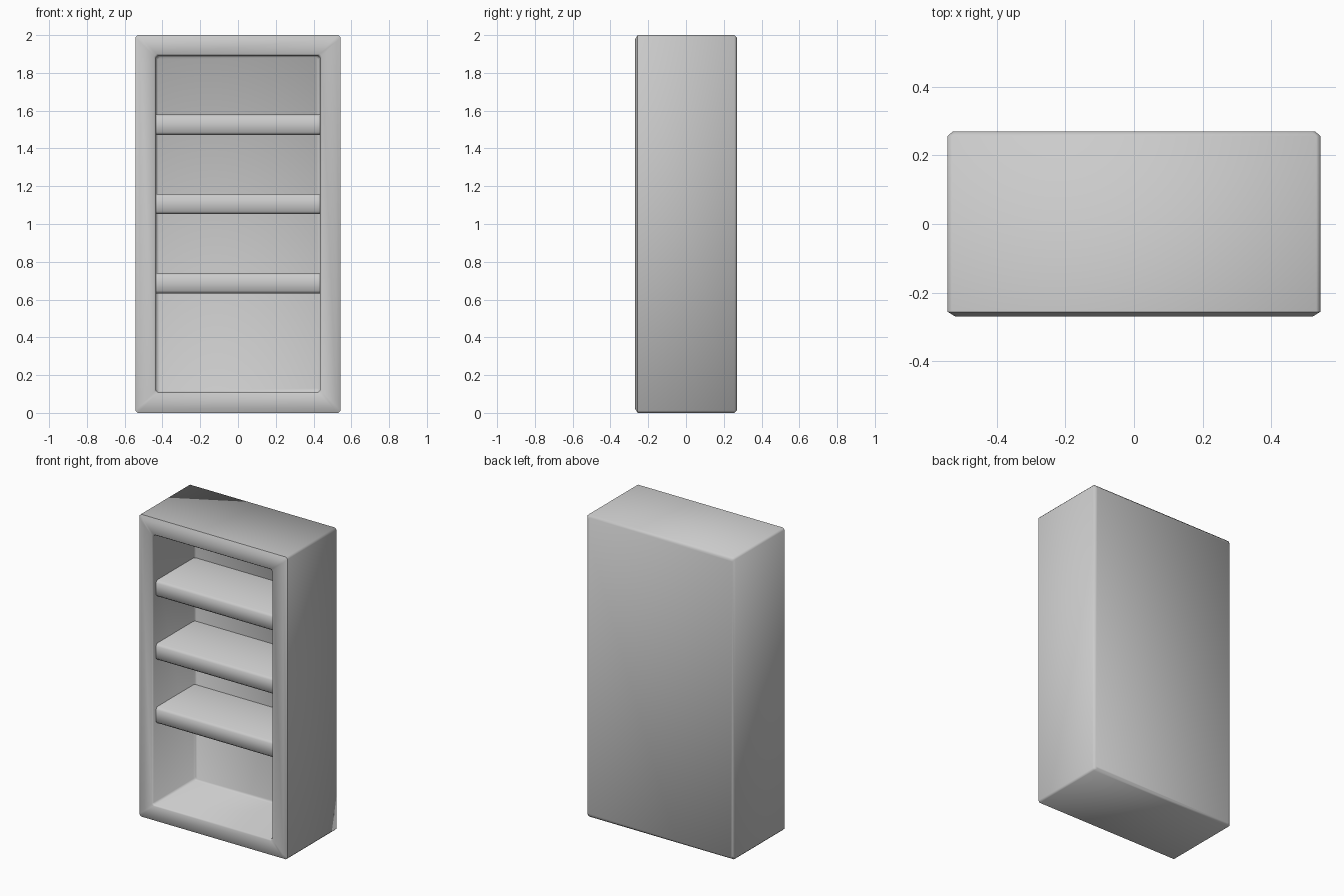
import bpy, bmesh, math

cube = bpy.data.objects.get("Cube")
if cube:
    bpy.data.objects.remove(cube, do_unlink=True)

grey = bpy.data.materials.new("plain grey")
grey.use_nodes = True
colour = (0.6, 0.6, 0.6, 1)
grey.diffuse_color = colour
grey.node_tree.nodes["Principled BSDF"].inputs["Base Color"].default_value = colour

W, D, H = 0.543, 0.27, 2.0      # half width, half depth, height
WALL = 0.108
BACK = 0.165                    # inner face of the back panel


def finish(name, bm):
    bmesh.ops.recalc_face_normals(bm, faces=bm.faces)
    mesh = bpy.data.meshes.new(name)
    bm.to_mesh(mesh)
    bm.free()
    obj = bpy.data.objects.new(name, mesh)
    bpy.context.collection.objects.link(obj)
    mesh.materials.append(grey)
    bpy.ops.object.select_all(action="DESELECT")
    obj.select_set(True)
    bpy.context.view_layer.objects.active = obj
    bpy.ops.object.shade_smooth_by_angle(angle=math.radians(50))
    return obj


def ring(bm, inset, y, c=0.012):
    """Upright rectangle with clipped corners, inset from the outer size."""
    w, h = W - inset, H / 2 - inset
    pts = []
    for sx, sz in ((1, 1), (-1, 1), (-1, -1), (1, -1)):
        pair = [(sx * w, sz * (h - c)), (sx * (w - c), sz * h)]
        pts += pair if sx * sz > 0 else pair[::-1]
    return [bm.verts.new((x, y, z + H / 2)) for x, z in pts]


# Cabinet: one shell running from the back, around the frame, into the recess
bm = bmesh.new()
profile = [(0.015, D), (0, D - 0.014), (0, 0.014 - D), (0.023, -D),
           (WALL - 0.008, -D), (WALL, 0.01 - D),
           (WALL, BACK - 0.01), (WALL + 0.01, BACK)]
rings = [ring(bm, inset, y) for inset, y in profile]
for a, b in zip(rings, rings[1:]):
    for i in range(len(a)):
        j = (i + 1) % len(a)
        bm.faces.new((a[i], a[j], b[j], b[i]))
bm.faces.new(rings[0])
bm.faces.new(rings[-1])
finish("cabinet_shell", bm)

# Shelves: boards with softened front edges
front = -0.238
for name, z in (("lower", 0.686), ("middle", 1.106), ("upper", 1.525)):
    bm = bmesh.new()
    bmesh.ops.create_cube(bm, size=1)
    for v in bm.verts:
        v.co.x *= 2 * (W - WALL)
        v.co.y = front if v.co.y < 0 else BACK
        v.co.z = z + v.co.z * 0.108
    edges = [e for e in bm.edges if all(v.co.y < 0 for v in e.verts)
             and abs(e.verts[0].co.z - e.verts[1].co.z) < 0.01]
    bmesh.ops.bevel(bm, geom=edges, offset=0.015, segments=1, affect="EDGES")
    finish(name + "_shelf", bm)
